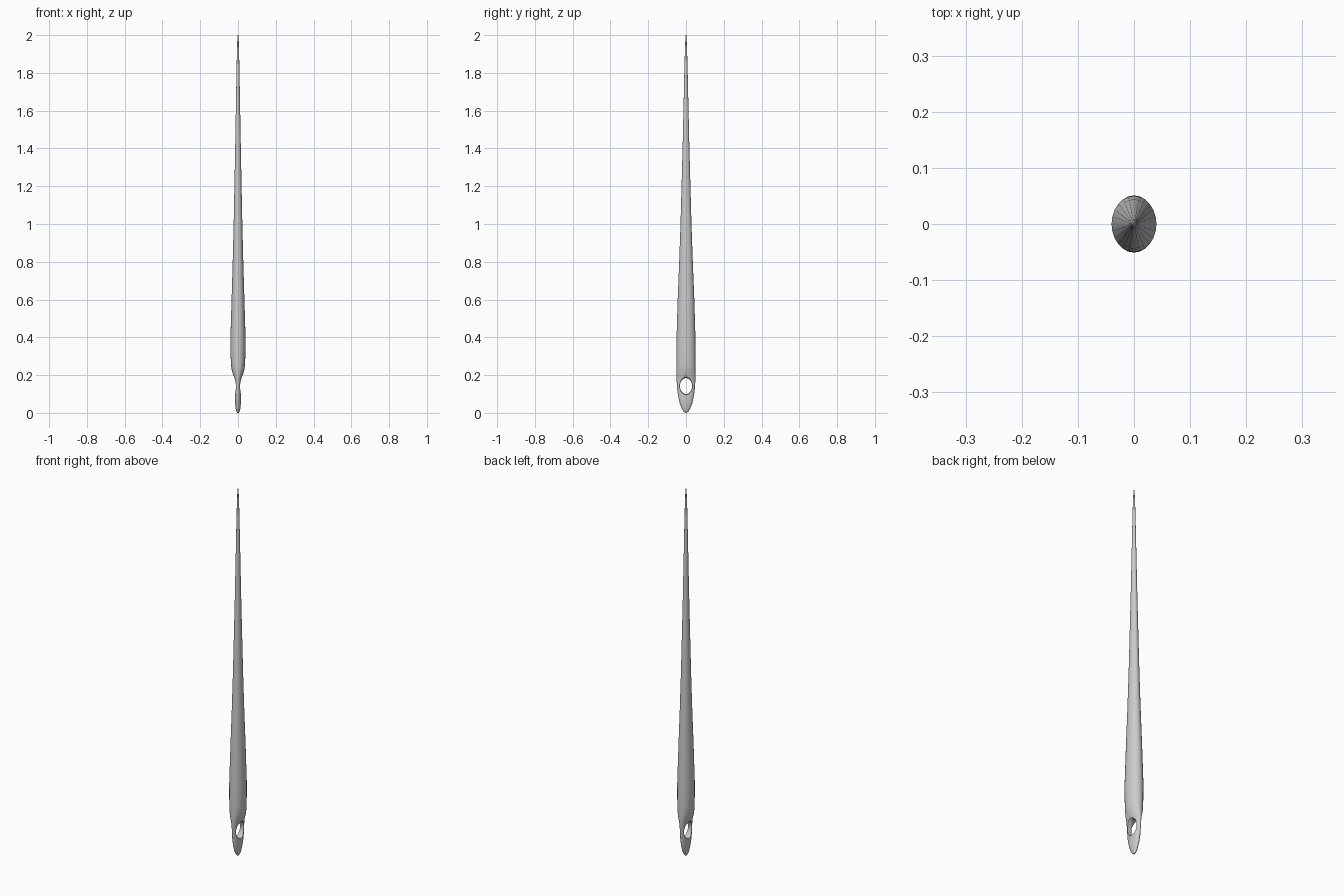
import bpy, bmesh
from math import cos, sin, pi

if "Cube" in bpy.data.objects:
    bpy.data.objects.remove(bpy.data.objects["Cube"])


def new_object(name, rings):
    """Skin a stack of equal-length point rings and cap both ends."""
    bm = bmesh.new()
    loops = [[bm.verts.new(p) for p in ring] for ring in rings]
    n = len(loops[0])
    for a, b in zip(loops, loops[1:]):
        for i in range(n):
            j = (i + 1) % n
            bm.faces.new((a[i], a[j], b[j], b[i]))
    bm.faces.new(loops[0][::-1])
    bm.faces.new(loops[-1])
    bmesh.ops.recalc_face_normals(bm, faces=bm.faces)
    mesh = bpy.data.meshes.new(name)
    bm.to_mesh(mesh)
    bm.free()
    obj = bpy.data.objects.new(name, mesh)
    bpy.context.collection.objects.link(obj)
    return obj


# Needle shaft: (height, half width x, half depth y)
profile = [
    (0.0, 0.004, 0.005), (0.006, 0.008, 0.012), (0.02, 0.012, 0.021),
    (0.05, 0.015, 0.033), (0.09, 0.017, 0.042), (0.13, 0.016, 0.047),
    (0.16, 0.016, 0.049), (0.19, 0.021, 0.050), (0.22, 0.032, 0.051),
    (0.25, 0.037, 0.051), (0.30, 0.039, 0.051), (0.40, 0.040, 0.050),
    (0.60, 0.034, 0.044), (0.80, 0.028, 0.036), (1.00, 0.023, 0.029),
    (1.40, 0.015, 0.018), (1.80, 0.008, 0.009), (1.95, 0.005, 0.005),
    (2.0, 0.002, 0.002),
]
SIDES = 24
needle = new_object("needle", [
    [(rx * cos(2 * pi * i / SIDES), ry * sin(2 * pi * i / SIDES), z)
     for i in range(SIDES)] for z, rx, ry in profile])

# Eye cutter: oval tunnel along x, flared for a rounded rim
flare = [(-0.05, 1.5), (-0.018, 1.12), (-0.009, 1.03), (0, 1.0),
         (0.009, 1.03), (0.018, 1.12), (0.05, 1.5)]
cutter = new_object("eye_cutter", [
    [(x, 0.032 * s * cos(2 * pi * i / 32), 0.142 + 0.042 * s * sin(2 * pi * i / 32))
     for i in range(32)] for x, s in flare])
cutter.hide_render = True

cut = needle.modifiers.new("eye", "BOOLEAN")
cut.operation = 'DIFFERENCE'
cut.solver = 'EXACT'
cut.object = cutter

# Apply the cut and smooth the surface
bpy.context.view_layer.objects.active = needle
needle.select_set(True)
bpy.ops.object.modifier_apply(modifier=cut.name)
bpy.data.objects.remove(cutter)
bpy.ops.object.shade_smooth_by_angle(angle=pi / 4)
